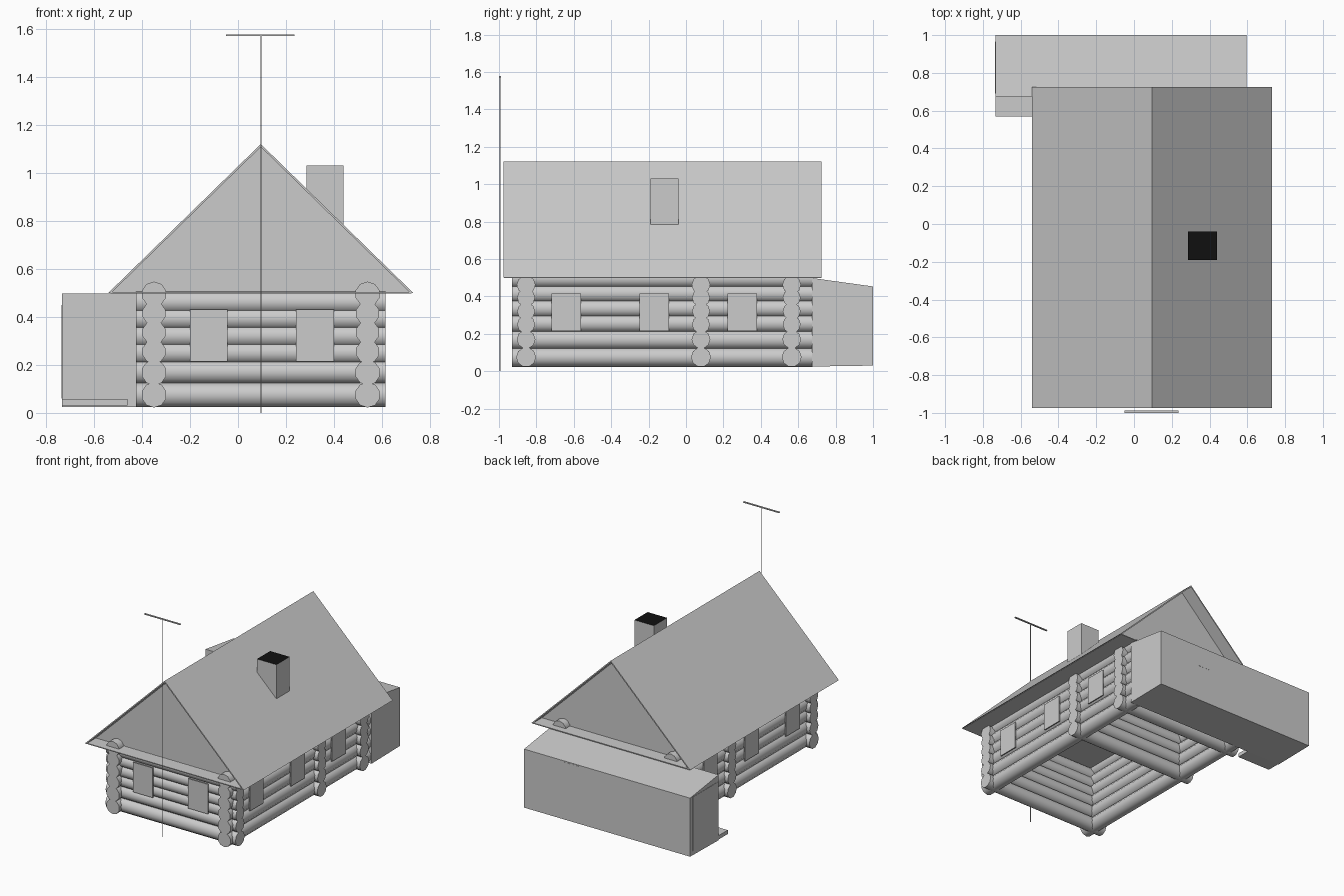
import bpy, bmesh, math
from mathutils import Matrix, Vector

if "Cube" in bpy.data.objects:
    bpy.data.objects.remove(bpy.data.objects["Cube"])


def material(name, rgb):
    m = bpy.data.materials.new(name)
    m.diffuse_color = (*rgb, 1)
    m.use_nodes = True
    m.node_tree.nodes["Principled BSDF"].inputs["Base Color"].default_value = m.diffuse_color
    return m


GREY = material("plain_grey", (0.6, 0.6, 0.6))
BLACK = material("soot_black", (0.005, 0.005, 0.005))


def finish(name, bm, smooth=False):
    bmesh.ops.recalc_face_normals(bm, faces=bm.faces)
    me = bpy.data.meshes.new(name)
    bm.to_mesh(me)
    bm.free()
    ob = bpy.data.objects.new(name, me)
    bpy.context.collection.objects.link(ob)
    me.materials.append(GREY)
    if smooth:
        bpy.ops.object.select_all(action='DESELECT')
        ob.select_set(True)
        bpy.context.view_layer.objects.active = ob
        bpy.ops.object.shade_smooth_by_angle(angle=math.radians(50))
    return ob


def box(name, x0, x1, y0, y1, z0, z1):
    bm = bmesh.new()
    bmesh.ops.create_cube(bm, size=1)
    for v in bm.verts:
        v.co = ((x0 + x1) / 2 + v.co.x * (x1 - x0),
                (y0 + y1) / 2 + v.co.y * (y1 - y0),
                (z0 + z1) / 2 + v.co.z * (z1 - z0))
    return finish(name, bm)


def prism(name, profile, axis, a, b):
    """Extrude a 2D profile along x (profile is y,z) or y (profile is x,z)."""
    bm = bmesh.new()
    put = (lambda p, t: (t, p[0], p[1])) if axis == 'x' else (lambda p, t: (p[0], t, p[1]))
    face = bm.faces.new([bm.verts.new(put(p, a)) for p in profile])
    ext = bmesh.ops.extrude_face_region(bm, geom=[face])
    move = Vector((b - a, 0, 0)) if axis == 'x' else Vector((0, b - a, 0))
    bmesh.ops.translate(bm, vec=move, verts=[g for g in ext['geom'] if isinstance(g, bmesh.types.BMVert)])
    return finish(name, bm)


def log_wall(name, axis, pos, a, b, rows):
    """Stack of horizontal ten-sided logs."""
    bm = bmesh.new()
    for z, r in rows:
        mid = (a + b) / 2
        if axis == 'x':
            m = Matrix.Translation((mid, pos, z)) @ Matrix.Rotation(math.pi / 2, 4, 'Y')
        else:
            m = Matrix.Translation((pos, mid, z)) @ Matrix.Rotation(math.pi / 2, 4, 'X')
        bmesh.ops.create_cone(bm, cap_ends=True, segments=10, radius1=r, radius2=r,
                              depth=b - a, matrix=m)
    return finish(name, bm, True)


# log walls: side walls sit half a log higher at the top than cross walls
side_rows = [(0.075, .053), (0.168, .053), (0.255, .05), (0.335, .05), (0.415, .05), (0.495, .052)]
cross_rows = [(0.075, .053), (0.170, .05), (0.25, .048), (0.32, .048), (0.393, .048), (0.462, .05)]
for name, x in (("left_log_wall", -0.35), ("right_log_wall", 0.54)):
    log_wall(name, 'y', x, -0.93, 0.675, side_rows)
for name, y in (("front_log_wall", -0.855), ("middle_log_wall", 0.08), ("back_log_wall", 0.565)):
    log_wall(name, 'x', y, -0.425, 0.615, cross_rows)

# window panels
for i, x in enumerate((-0.122, 0.32)):
    box(f"front_window_{i}", x - 0.079, x + 0.079, -0.913, -0.904, 0.215, 0.43)
for i, y in enumerate((-0.64, -0.17, 0.30)):
    box(f"right_window_{i}", 0.59, 0.598, y - 0.079, y + 0.079, 0.215, 0.415)
    box(f"left_window_{i}", -0.408, -0.4, y - 0.079, y + 0.079, 0.215, 0.415)

# roof slopes, attic floor and recessed gables
L, R, C, EAVE, TOP, T = -0.54, 0.73, 0.095, 0.5, 1.12, 0.006
prism("roof", [(L, EAVE), (C, TOP), (R, EAVE), (R - 2 * T, EAVE), (C, TOP - 2 * T), (L + 2 * T, EAVE)],
      'y', -0.975, 0.725)
box("attic_floor", L + 0.008, R - 0.008, -0.974, 0.724, 0.498, 0.504)
for name, y in (("front_gable", -0.875), ("back_gable", 0.62)):
    prism(name, [(L + 0.01, 0.503), (R - 0.01, 0.503), (C, TOP - 0.006)], 'y', y, y + 0.005)

# chimney with a sooty top
chimney = box("chimney", 0.285, 0.44, -0.19, -0.04, 0.72, 1.03)
chimney.data.materials.append(BLACK)
for p in chimney.data.polygons:
    if p.normal.z > 0.9:
        p.material_index = 1

# back annex with sloping roof, its step, door and window
prism("annex", [(0.675, 0.025), (1.0, 0.03), (1.0, 0.453), (0.675, 0.498)], 'x', -0.733, 0.595)
box("annex_step", -0.733, -0.46, 0.57, 0.68, 0.03, 0.058)
box("annex_door", -0.735, -0.732, 0.69, 0.97, 0.06, 0.45)
box("annex_window", 0.14, 0.27, 0.998, 1.001, 0.30, 0.445)

# thin mast and crossbar in front of the gable
box("mast", C - 0.002, C + 0.002, -0.997, -0.993, 0.0, 1.575)
box("mast_crossbar", -0.05, 0.235, -1.0, -0.988, 1.571, 1.577)
